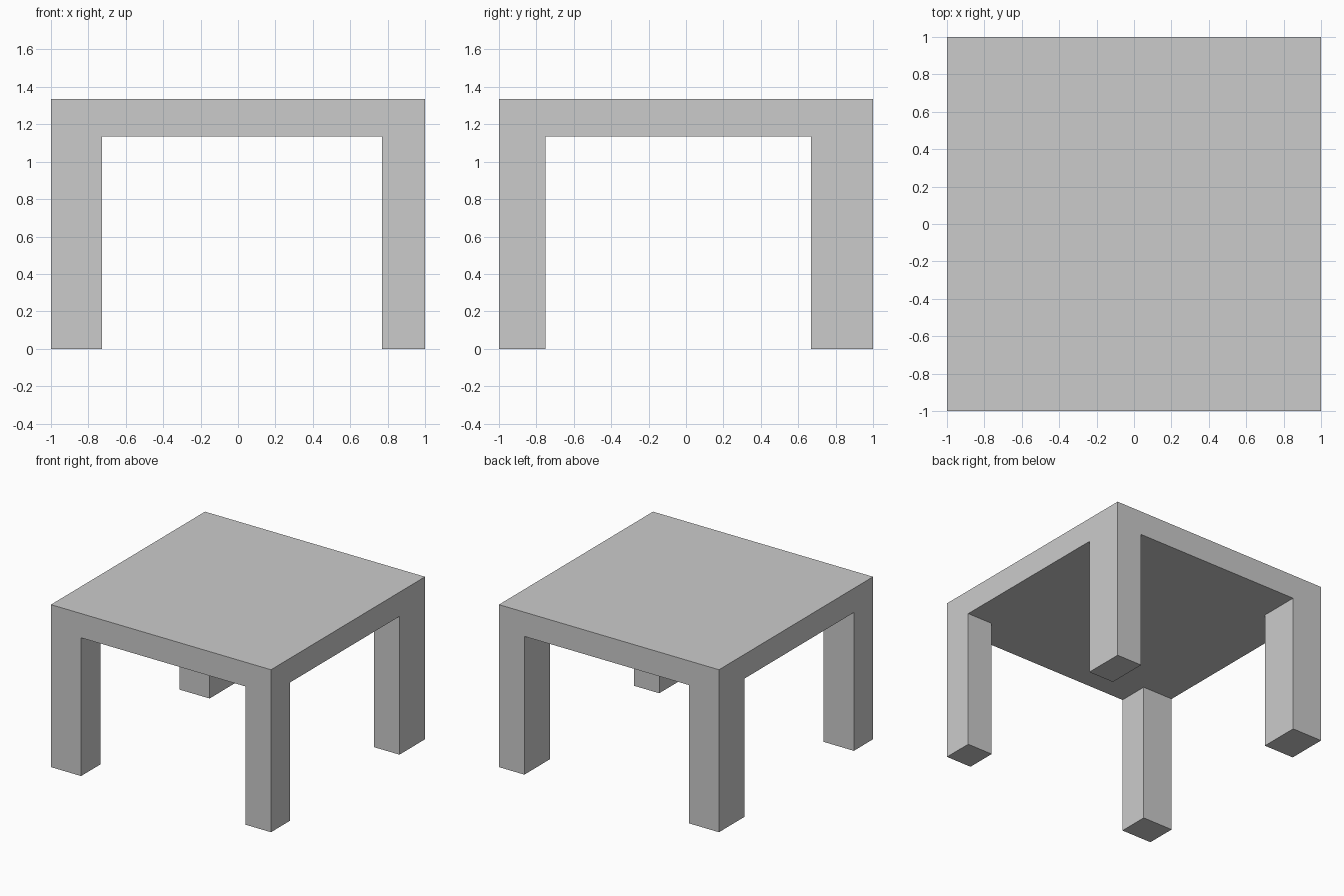
import bpy
import bmesh
from mathutils import Matrix, Vector

if "Cube" in bpy.data.objects:
    bpy.data.objects.remove(bpy.data.objects["Cube"])

HEIGHT, UNDERSIDE = 1.335, 1.136
LEG_X = (-0.726, 0.769)   # inner faces of left / right legs
LEG_Y = (-0.751, 0.668)   # inner faces of front / back legs

bm = bmesh.new()

# Table top slab
thick = HEIGHT - UNDERSIDE
bmesh.ops.create_cube(bm, size=1, matrix=Matrix.Translation((0, 0, HEIGHT - thick / 2))
                      @ Matrix.Diagonal((2, 2, thick, 1)))

# Cut the slab along the inner faces of the legs
for axis, cuts in ((0, LEG_X), (1, LEG_Y)):
    for pos in cuts:
        co, no = Vector(), Vector()
        co[axis], no[axis] = pos, 1
        bmesh.ops.bisect_plane(bm, geom=bm.verts[:] + bm.edges[:] + bm.faces[:],
                               plane_co=co, plane_no=no)

# Legs: pull the four corner patches of the underside down to the floor
bm.normal_update()
corners = []
for f in bm.faces:
    c = f.calc_center_median()
    if f.normal.z < -0.9 and not LEG_X[0] < c.x < LEG_X[1] and not LEG_Y[0] < c.y < LEG_Y[1]:
        corners.append(f)
for f in bmesh.ops.extrude_discrete_faces(bm, faces=corners)["faces"]:
    for v in f.verts:
        v.co.z = 0

# Merge coplanar patches into clean flat faces
bmesh.ops.dissolve_limit(bm, angle_limit=0.01, verts=bm.verts[:], edges=bm.edges[:])
bmesh.ops.recalc_face_normals(bm, faces=bm.faces[:])

mesh = bpy.data.meshes.new("table")
bm.to_mesh(mesh)
bm.free()
bpy.context.collection.objects.link(bpy.data.objects.new("table", mesh))
